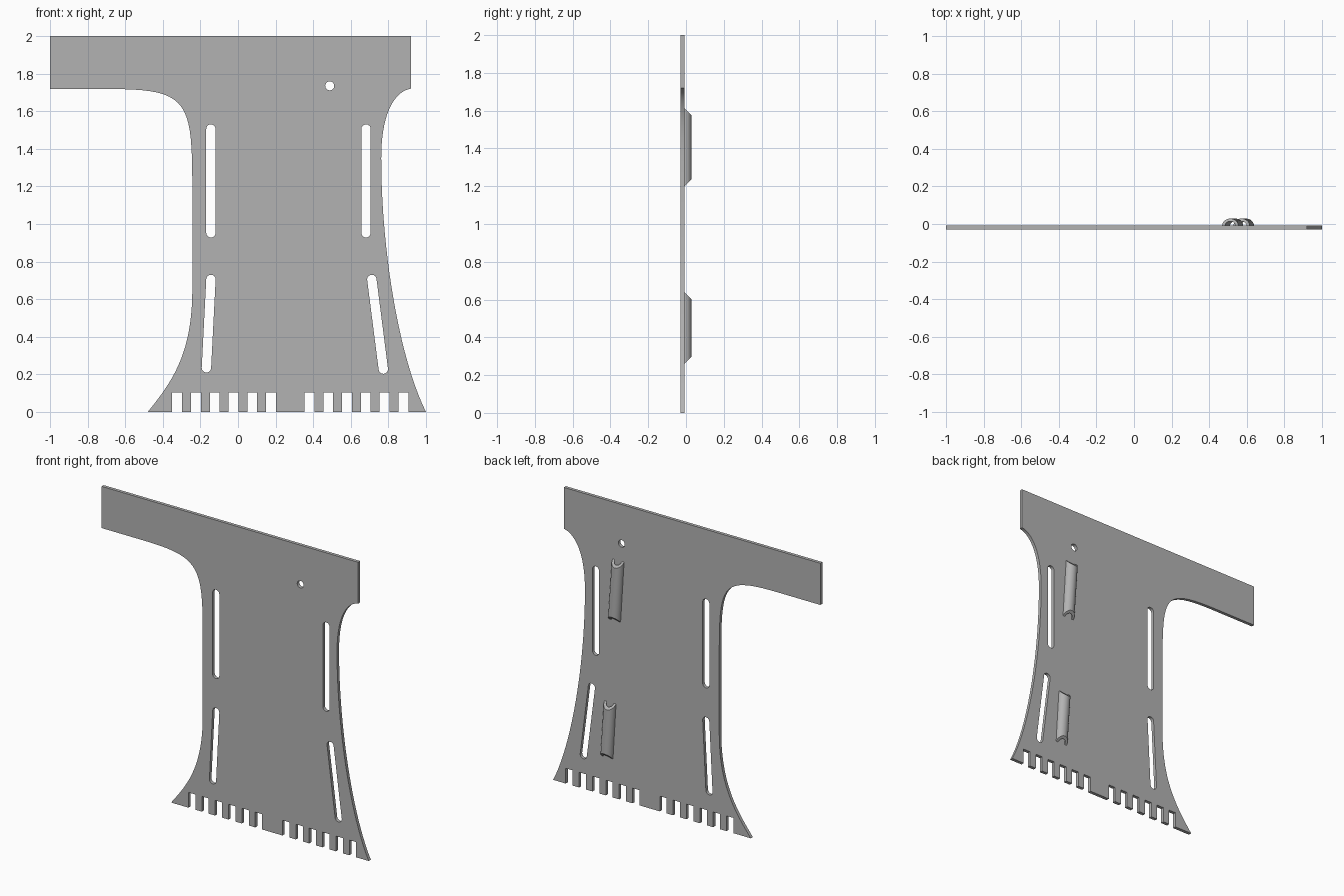
import bpy, bmesh, math
from mathutils import Vector

cube = bpy.data.objects.get("Cube")
if cube:
    bpy.data.objects.remove(cube, do_unlink=True)

grey = bpy.data.materials.new("plain_grey")
grey.use_nodes = True
COLOUR = (0.45, 0.45, 0.45, 1)
grey.diffuse_color = COLOUR
grey.node_tree.nodes["Principled BSDF"].inputs["Base Color"].default_value = COLOUR

FRONT, BACK = -0.03, -0.008


def bezier(a, b, c, d, steps=20):
    a, b, c, d = map(Vector, (a, b, c, d))
    pts = []
    for i in range(steps + 1):
        t = i / steps
        s = 1 - t
        pts.append(a * s**3 + b * 3 * s * s * t + c * 3 * s * t * t + d * t**3)
    return pts


def slot(top, bottom, r=0.025, steps=10):
    """Outline of a round-ended slot between two centres."""
    top, bottom = Vector(top), Vector(bottom)
    axis = top - bottom
    ang = math.atan2(axis.y, axis.x)
    pts = []
    for centre, start in ((top, ang - math.pi / 2), (bottom, ang + math.pi / 2)):
        for i in range(steps + 1):
            a = start + math.pi * i / steps
            pts.append(centre + Vector((math.cos(a), math.sin(a))) * r)
    return pts


def finish(obj, angle=30):
    obj.data.materials.clear()
    obj.data.materials.append(grey)
    bpy.ops.object.select_all(action='DESELECT')
    obj.select_set(True)
    bpy.context.view_layer.objects.active = obj
    bpy.ops.object.shade_smooth_by_angle(angle=math.radians(angle))


# Plate outline: arm, left flank, notched foot, right flank
outline = [(-1, 2), (-1, 1.718)]
outline += bezier((-0.68, 1.718), (-0.25, 1.718), (-0.243, 1.65), (-0.243, 1.15))
outline += bezier((-0.243, 0.65), (-0.243, 0.3), (-0.36, 0.15), (-0.48, 0))
for first in (-0.35, 0.354):
    for i in range(6):
        x = first + i * 0.1
        outline += [(x, 0), (x, 0.103), (x + 0.052, 0.103), (x + 0.052, 0)]
outline += bezier((1, 0), (0.86, 0.28), (0.762, 0.85), (0.762, 1.35))
outline += bezier((0.762, 1.35), (0.762, 1.62), (0.85, 1.71), (0.92, 1.72))[1:]
outline += [(0.92, 2)]

# Slots and round hole
hole = [(0.488 + 0.024 * math.cos(math.tau * i / 24),
         1.735 + 0.024 * math.sin(math.tau * i / 24)) for i in range(24)]
openings = [
    slot((-0.144, 1.505), (-0.144, 0.953)),
    slot((0.681, 1.505), (0.681, 0.953)),
    slot((-0.144, 0.705), (-0.168, 0.235)),
    slot((0.712, 0.705), (0.773, 0.228)),
    hole,
]

curve = bpy.data.curves.new("plate", 'CURVE')
curve.dimensions = '2D'
curve.fill_mode = 'BOTH'
curve.extrude = (BACK - FRONT) / 2
for loop in [outline] + openings:
    spline = curve.splines.new('POLY')
    spline.points.add(len(loop) - 1)
    for p, co in zip(spline.points, loop):
        p.co = (co[0], co[1], 0, 1)
    spline.use_cyclic_u = True
plate = bpy.data.objects.new("plate", curve)
bpy.context.collection.objects.link(plate)
plate.rotation_euler.x = math.pi / 2
plate.location.y = (FRONT + BACK) / 2
bpy.ops.object.select_all(action='DESELECT')
plate.select_set(True)
bpy.context.view_layer.objects.active = plate
bpy.ops.object.convert(target='MESH')
plate = bpy.context.view_layer.objects.active
bm = bmesh.new()
bm.from_mesh(plate.data)
bmesh.ops.remove_doubles(bm, verts=bm.verts, dist=0.00005)
bmesh.ops.recalc_face_normals(bm, faces=bm.faces)
bm.to_mesh(plate.data)
bm.free()
finish(plate)


# Hollow arched clips on the back, with sloping ends
def clip(name, top, bottom, steps=16):
    arcs = [(0.043, 0.038), (0.027, 0.023)]
    profile = []
    for k, (rx, ry) in enumerate(arcs):
        arc = [(rx * math.cos(math.pi * i / steps), ry * math.sin(math.pi * i / steps))
               for i in range(steps + 1)]
        profile += arc[::-1] if k else arc
    top, bottom = Vector(top), Vector(bottom)
    bm = bmesh.new()
    rings = []
    for end, sign in ((top, -1), (bottom, 1)):
        rings.append([bm.verts.new((end.x + x, BACK - 0.001 + y, end.y + sign * y))
                      for x, y in profile])
    n = len(profile)
    for i in range(n):
        j = (i + 1) % n
        bm.faces.new((rings[0][i], rings[0][j], rings[1][j], rings[1][i]))
    for ring in rings:
        for i in range(steps):
            bm.faces.new((ring[i], ring[i + 1], ring[n - 2 - i], ring[n - 1 - i]))
    bmesh.ops.recalc_face_normals(bm, faces=bm.faces)
    mesh = bpy.data.meshes.new(name)
    bm.to_mesh(mesh)
    bm.free()
    obj = bpy.data.objects.new(name, mesh)
    bpy.context.collection.objects.link(obj)
    finish(obj)


clip("upper_clip", (0.512, 1.615), (0.538, 1.2))
clip("lower_clip", (0.572, 0.64), (0.595, 0.26))
